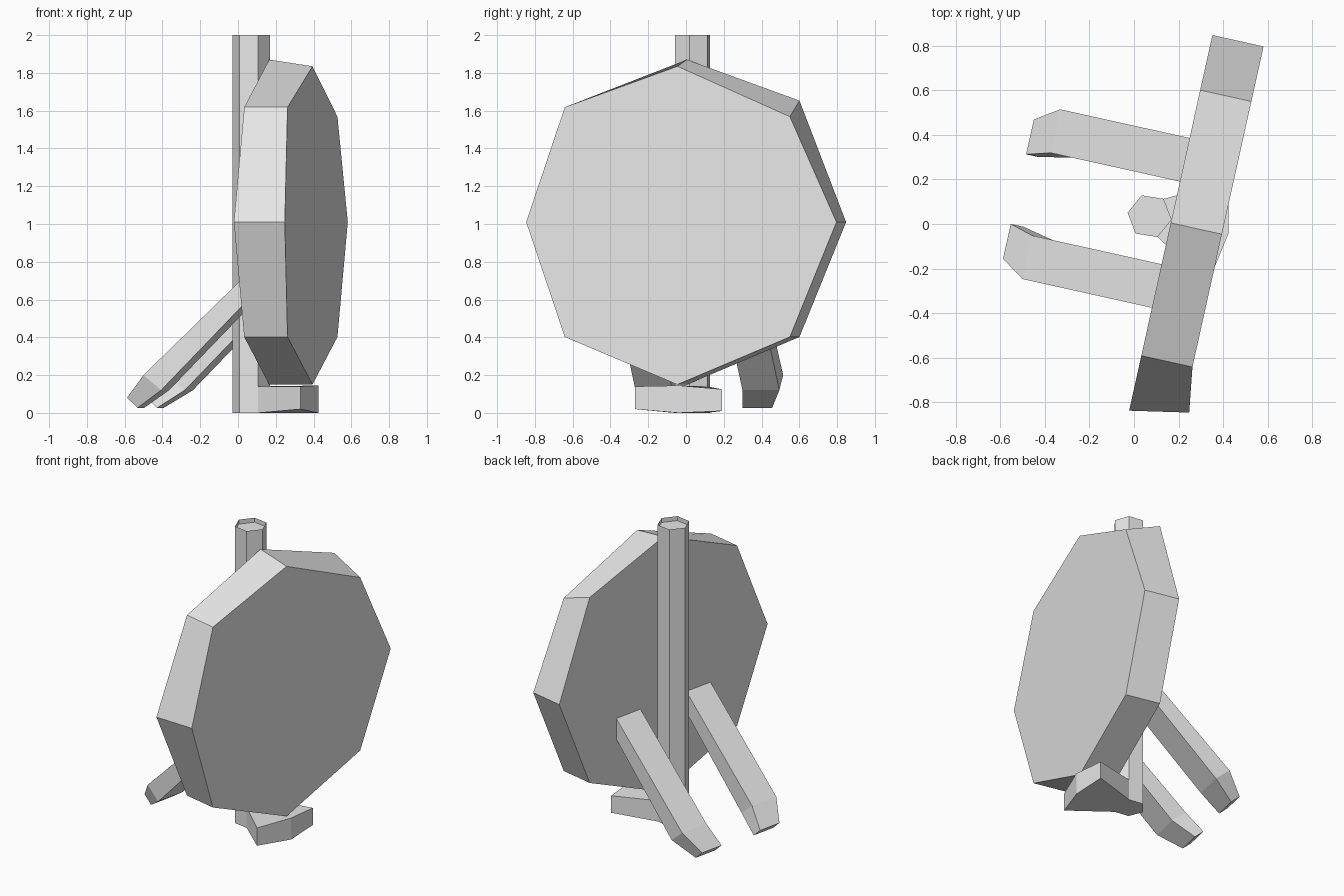
import bpy, bmesh
from math import radians, cos, sin
from mathutils import Matrix, Vector

cube = bpy.data.objects.get("Cube")
if cube:
    bpy.data.objects.remove(cube)

grey = bpy.data.materials.new("plain_grey")
grey.use_nodes = True
COLOUR = (0.8, 0.8, 0.8, 1)
grey.diffuse_color = COLOUR
grey.node_tree.nodes["Principled BSDF"].inputs["Base Color"].default_value = COLOUR

# Shared frame of the disc and legs: x is the face direction, y is the width
FRAME = Matrix.Translation((0.165, 0.005, 0)) @ Matrix.Rotation(radians(-12.5), 4, "Z")


def finish(name, bm, matrix=Matrix.Identity(4)):
    bmesh.ops.transform(bm, matrix=matrix, verts=bm.verts)
    bmesh.ops.recalc_face_normals(bm, faces=bm.faces)
    mesh = bpy.data.meshes.new(name)
    bm.to_mesh(mesh)
    bm.free()
    mesh.materials.append(grey)
    obj = bpy.data.objects.new(name, mesh)
    bpy.context.collection.objects.link(obj)
    return obj


def loft(rings):
    """Join rings of equal length into a capped solid."""
    bm = bmesh.new()
    loops = [[bm.verts.new(p) for p in ring] for ring in rings]
    count = len(loops[0])
    for a, b in zip(loops, loops[1:]):
        for i in range(count):
            j = (i + 1) % count
            bm.faces.new((a[i], a[j], b[j], b[i]))
    bm.faces.new(loops[0])
    bm.faces.new(loops[-1])
    return bm


# Eight-sided disc with a slightly uneven rim
def octagon(x):
    return [Vector((x, 0.863 * cos(radians(45 * i)), 1.01 + 0.86 * sin(radians(45 * i))))
            for i in range(8)]


back, front = octagon(0), octagon(0.235)
back[1].z += 0.035
front[1].z -= 0.05
front[2].z -= 0.035
front[4] += Vector((0.03, 0.05, 0))
finish("disc", loft([back, front]), FRAME)


# Hexagonal pole with a hollow top
def hexagon(z):
    return [Vector((0.07 + 0.1 * cos(radians(60 * i - 9)),
                    0.035 + 0.1 * sin(radians(60 * i - 9)), z)) for i in range(6)]


pole = loft([hexagon(0), hexagon(2)])
top = max(pole.faces, key=lambda f: f.calc_center_median().z)
bmesh.ops.inset_individual(pole, faces=[top], thickness=0.016)
bmesh.ops.translate(pole, verts=top.verts, vec=(0, 0, -0.03))
finish("pole", pole)

# Foot spreading out from three corners of the pole
root = [hexagon(0)[i] for i in (5, 0, 1)]
toes = [Vector(p) for p in ((0.33, -0.27, 0.02), (0.425, -0.04, 0), (0.425, 0.19, 0.01))]
base = toes + root[::-1]
heights = [0.12, 0.145, 0.115, 0.14, 0.14, 0.14]
lid = [p + Vector((0, 0, h)) for p, h in zip(base, heights)]
finish("foot", loft([base, lid]))

# Sloping legs with a narrowed, bent tip
for side, name in ((-1, "right_leg"), (1, "left_leg")):
    def ring(inner, outer, upper, lower):
        return [(upper[0], side * inner, upper[1]), (upper[0], side * outer, upper[1]),
                (lower[0], side * outer, lower[1]), (lower[0], side * inner, lower[1])]

    finish(name, loft([
        ring(0.19, 0.39, (0.05, 0.815), (0.05, 0.678)),
        ring(0.19, 0.39, (-0.595, 0.2), (-0.5, 0.12)),
        ring(0.16, 0.32, (-0.7, 0.08), (-0.642, 0.027)),
    ]), FRAME)
